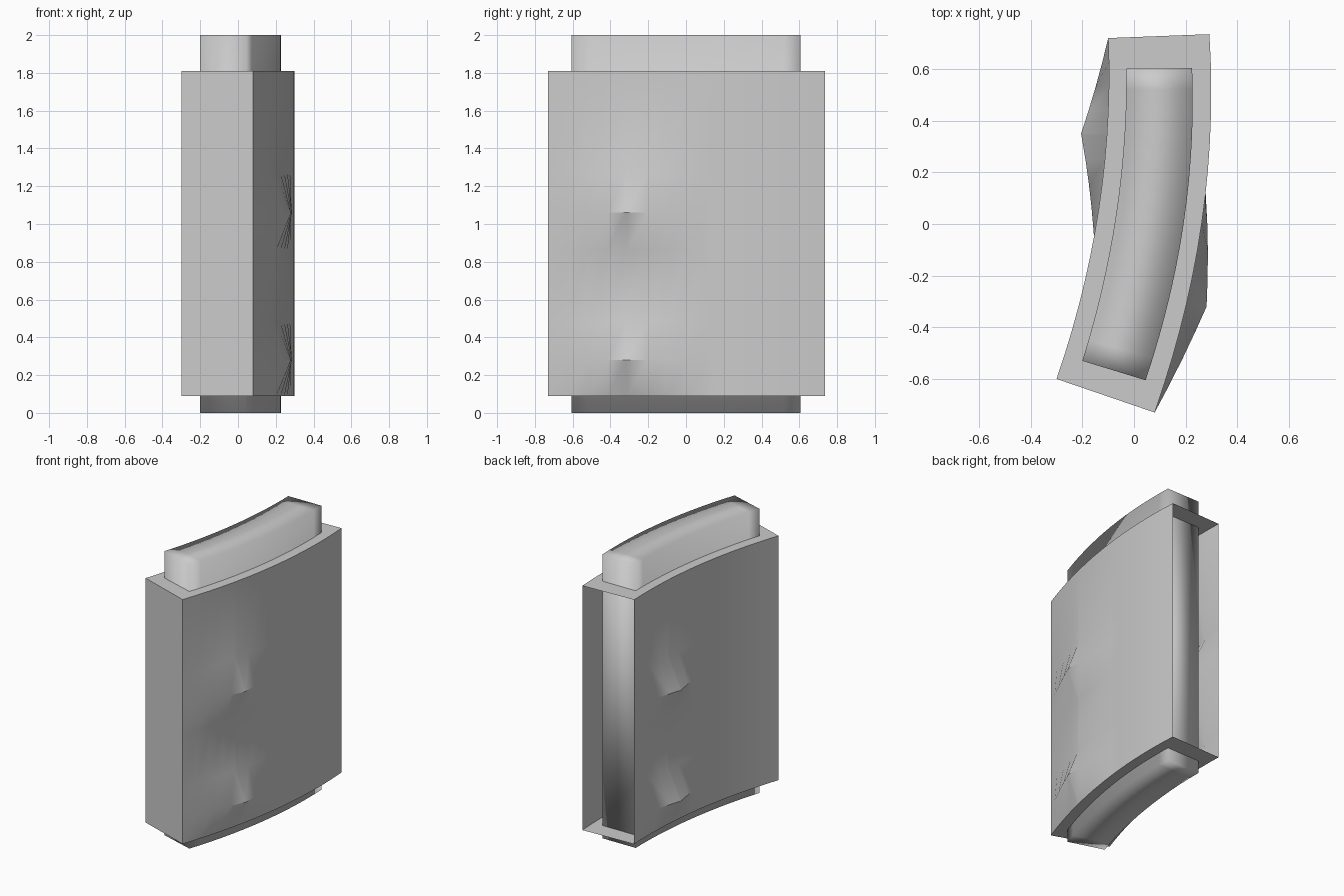
import bpy, bmesh

if "Cube" in bpy.data.objects:
    bpy.data.objects.remove(bpy.data.objects["Cube"])


def curve_x(pts, y):
    """Parabola through three (x, y) points, evaluated at y."""
    total = 0
    for i, (xi, yi) in enumerate(pts):
        w = 1
        for j, (_, yj) in enumerate(pts):
            if j != i:
                w *= (y - yj) / (yi - yj)
        total += xi * w
    return total


def side_points(pts, n, extra=()):
    y0, y1 = pts[0][1], pts[2][1]
    ys = sorted({round(y0 + (y1 - y0) * i / n, 4) for i in range(n + 1)} | set(extra))
    return [(curve_x(pts, y), y) for y in ys]


def grid(bm, rows):
    """Skin a list of equally long point rows with quads."""
    vs = [[bm.verts.new(p) for p in row] for row in rows]
    for a, b in zip(vs, vs[1:]):
        for i in range(len(a) - 1):
            bm.faces.new((a[i], a[i + 1], b[i + 1], b[i]))


def tent(v, a, peak, b):
    if v <= a or v >= b:
        return 0
    return (v - a) / (peak - a) if v < peak else (b - v) / (b - peak)


def finish(name, bm, flat_angle=None):
    bmesh.ops.remove_doubles(bm, verts=bm.verts, dist=0.002)
    bmesh.ops.recalc_face_normals(bm, faces=bm.faces)
    mesh = bpy.data.meshes.new(name)
    bm.to_mesh(mesh)
    bm.free()
    ob = bpy.data.objects.new(name, mesh)
    bpy.context.collection.objects.link(ob)
    bpy.ops.object.select_all(action='DESELECT')
    ob.select_set(True)
    bpy.context.view_layer.objects.active = ob
    if flat_angle:
        bpy.ops.object.shade_smooth_by_angle(angle=flat_angle)
    else:
        bpy.ops.object.shade_smooth()


Z0, Z1 = 0.09, 1.81
LEFT = [(-0.30, -0.60), (-0.155, -0.05), (-0.10, 0.72)]
RIGHT = [(0.08, -0.73), (0.262, 0.0), (0.292, 0.735)]
LEVELS = [Z0, 0.28, 0.48, 0.86, 1.06, 1.27, Z1]

# Sleeve: thin curved shell, open at the back, with pressed swellings on both sides
bm = bmesh.new()
for pts, (ya, yp, yb), push in ((LEFT, (-0.05, 0.35, 0.72), -0.10),
                                (RIGHT, (-0.73, -0.32, 0.12), 0.08)):
    line = side_points(pts, 14, (ya, yp, yb))
    rows = []
    for z in LEVELS:
        g = max(tent(z, Z0, 0.28, 0.48), tent(z, 0.86, 1.06, 1.27))
        rows.append([(x + push * tent(y, ya, yp, yb) * g, y, z) for x, y in line])
    grid(bm, rows)
# front wall
grid(bm, [[(*LEFT[0], z), (*RIGHT[0], z)] for z in LEVELS])
# top and bottom plates
for z in (Z0, Z1):
    grid(bm, [[(*p, z) for p in side_points(s, 14)] for s in (LEFT, RIGHT)])
finish("outer_sleeve", bm, 0.55)

# Core: curved bar running right through the sleeve, softly shaded all over
bm = bmesh.new()
core_l = side_points([(-0.20, -0.53), (-0.075, 0.0), (-0.03, 0.603)], 14)
core_r = side_points([(0.045, -0.605), (0.192, 0.0), (0.225, 0.605)], 14)
loops = zip(core_l, core_r)
rings = [[(*a, 0), (*b, 0), (*b, 2), (*a, 2), (*a, 0)] for a, b in loops]
grid(bm, rings)
# end caps
for r in (rings[0], rings[-1]):
    bm.faces.new([bm.verts.new(p) for p in r[:4]])
finish("curved_core", bm)
